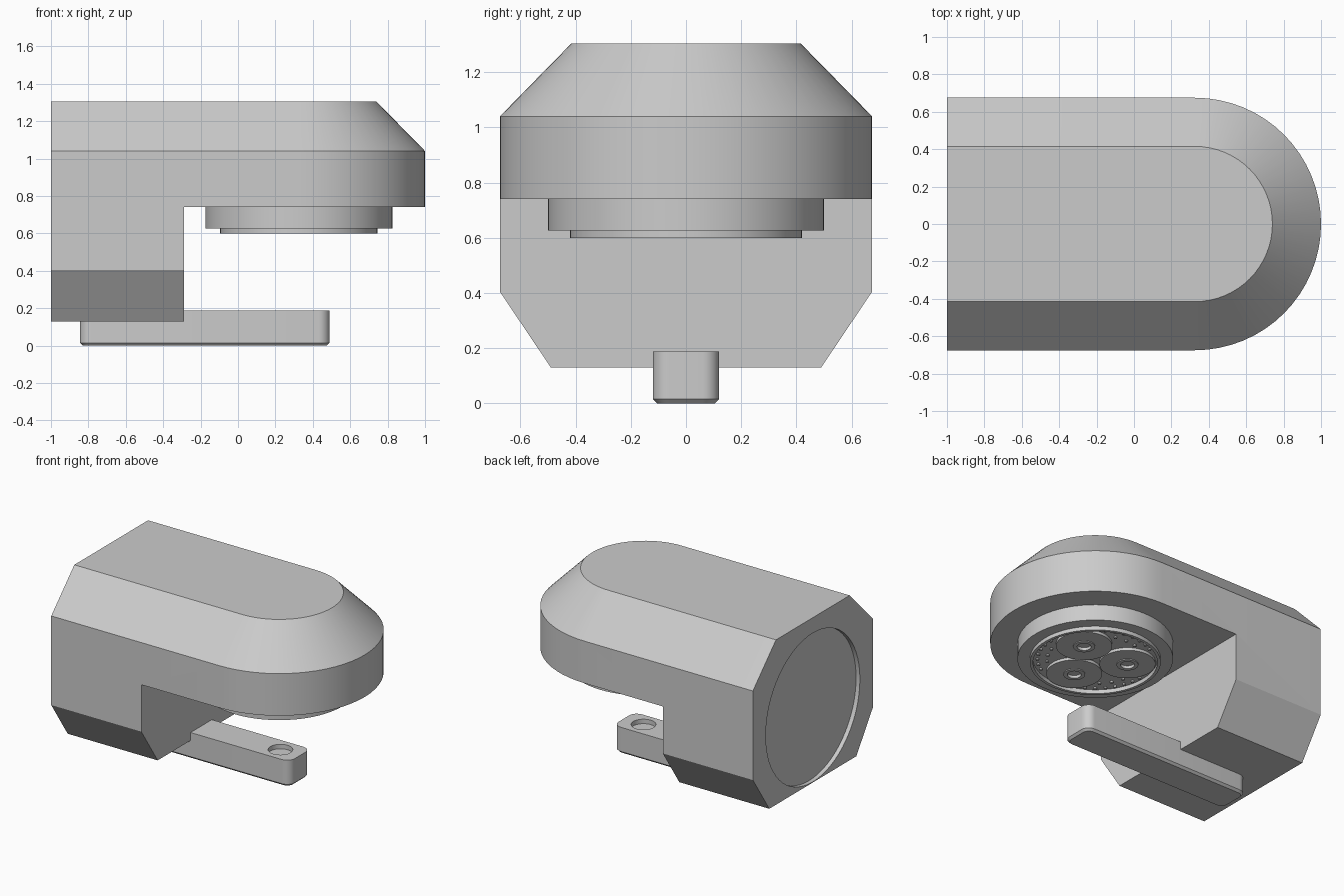
import bpy, bmesh
from math import cos, sin, pi, radians

cube = bpy.data.objects.get("Cube")
if cube:
    bpy.data.objects.remove(cube, do_unlink=True)

grey = bpy.data.materials.new("plain grey")
grey.use_nodes = True
COLOUR = (0.6, 0.6, 0.6, 1)
grey.diffuse_color = COLOUR
grey.node_tree.nodes["Principled BSDF"].inputs["Base Color"].default_value = COLOUR

AXIS_X = 0.325   # shared centre of the rounded nose and the lamp


def finish(bm, name):
    bmesh.ops.recalc_face_normals(bm, faces=bm.faces)
    mesh = bpy.data.meshes.new(name)
    bm.to_mesh(mesh)
    bm.free()
    mesh.materials.append(grey)
    obj = bpy.data.objects.new(name, mesh)
    bpy.context.collection.objects.link(obj)
    return obj


def select(obj):
    bpy.ops.object.select_all(action='DESELECT')
    obj.select_set(True)
    bpy.context.view_layer.objects.active = obj


def smooth(obj):
    select(obj)
    bpy.ops.object.shade_smooth_by_angle(angle=radians(30))


def loft(name, loops):
    """Skin a stack of closed outlines and cap both ends."""
    bm = bmesh.new()
    rings = [[bm.verts.new(p) for p in loop] for loop in loops]
    n = len(rings[0])
    for a, b in zip(rings, rings[1:]):
        for i in range(n):
            j = (i + 1) % n
            bm.faces.new((a[i], a[j], b[j], b[i]))
    bm.faces.new(rings[0])
    bm.faces.new(rings[-1])
    return finish(bm, name)


def circle(r, x, y, z, n=48):
    return [(x + r * cos(2 * pi * i / n), y + r * sin(2 * pi * i / n), z)
            for i in range(n)]


def turned(name, profile, x, y=0, n=48):
    return loft(name, [circle(r, x, y, z, n) for r, z in profile])


def cut(obj, cutter):
    cutter.hide_render = True
    mod = obj.modifiers.new("cut", 'BOOLEAN')
    mod.operation = 'DIFFERENCE'
    mod.solver = 'EXACT'
    mod.object = cutter
    select(obj)
    bpy.ops.object.modifier_apply(modifier=mod.name)
    bpy.data.objects.remove(cutter, do_unlink=True)


# Main body: flat at the back, rounded nose, bevelled top and bottom
def nose_outline(r, z, n=32):
    arc = [(AXIS_X + r * cos(t), r * sin(t), z)
           for t in (-pi / 2 + pi * i / n for i in range(n + 1))]
    return [(-1, -r, z)] + arc + [(-1, r, z)]


body = loft("body", [nose_outline(r, z) for r, z in
                     ((0.49, 0.13), (0.675, 0.405), (0.675, 1.04), (0.415, 1.305))])

# Clear the space under the overhanging nose
bm = bmesh.new()
bmesh.ops.create_cube(bm, size=2)
for v in bm.verts:
    v.co.x += 0.71
    v.co.z -= 0.26
cut(body, finish(bm, "underside_cutter"))

# Shallow round recess in the flat end
ring = circle(0.53, 0, 0, 0, 64)
cut(body, loft("recess_cutter", [[(x, a, b + 0.665) for a, b, _ in ring]
                                 for x in (-1.1, -0.97)]))
smooth(body)

# Lamp housing with a thin lip around a sunken face
smooth(turned("lamp_housing", [(0.5, 0.74), (0.5, 0.627), (0.42, 0.627), (0.42, 0.6),
                               (0.4, 0.6), (0.4, 0.628)], AXIS_X, n=64))

# Three lens discs, each with a ringed centre
for k in range(3):
    angle = radians(30 + 120 * k)
    x, y = AXIS_X + 0.21 * cos(angle), 0.21 * sin(angle)
    smooth(turned(f"lens_disc_{k + 1}",
                  [(0.18, 0.63), (0.18, 0.608), (0.07, 0.608), (0.07, 0.602),
                   (0.045, 0.602), (0.045, 0.622)], x, y))

    # Small lights filling the gap beside each disc
    for radius, spread in ((0.372, (-30, -20, -10, 0, 10, 20, 30)),
                           (0.31, (-15, 0, 15))):
        for d in spread:
            t = angle + radians(60 + d)
            smooth(turned("small_light", [(0.01, 0.63), (0.01, 0.616)],
                          AXIS_X + radius * cos(t), radius * sin(t), 12))


# Lower arm: rounded bar with a bevelled bottom edge
def bar_outline(inset, z, corner=0.06, steps=8):
    points = []
    for q, (sx, sy) in enumerate(((1, 1), (-1, 1), (-1, -1), (1, -1))):
        cx = -0.1775 + sx * (0.6675 - corner)
        cy = sy * (0.12 - corner)
        for i in range(steps + 1):
            t = pi / 2 * (q + i / steps)
            points.append((cx + (corner - inset) * cos(t),
                           cy + (corner - inset) * sin(t), z))
    return points


arm = loft("lower_arm", [bar_outline(0.015, 0), bar_outline(0, 0.015),
                         bar_outline(0, 0.187)])
cut(arm, turned("socket_cutter", [(0.08, 0.155), (0.08, 0.25)], AXIS_X + 0.01))
smooth(arm)
